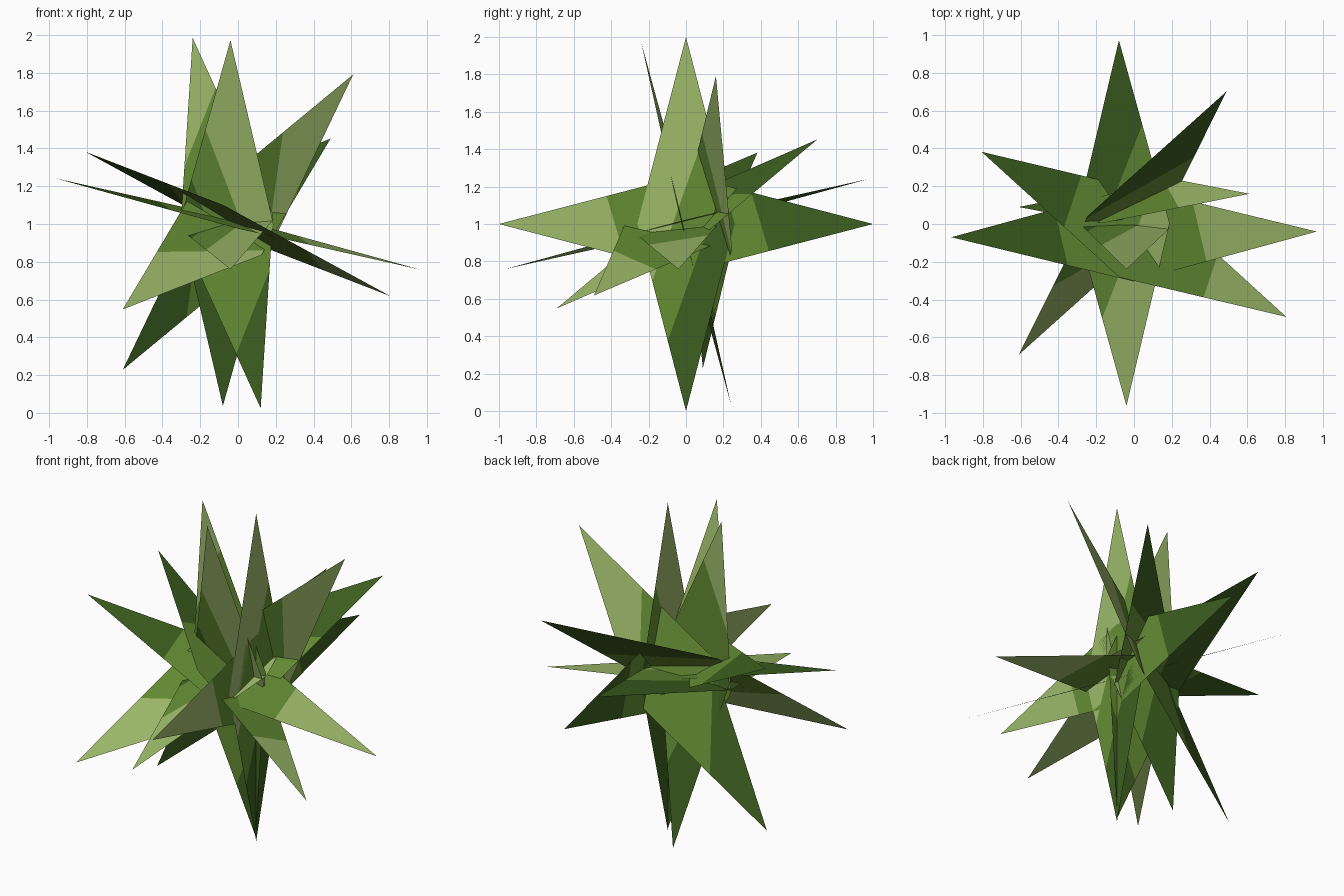
import bpy, bmesh
from mathutils import Vector

if "Cube" in bpy.data.objects:
    bpy.data.objects.remove(bpy.data.objects["Cube"])


def material(name, rgb):
    m = bpy.data.materials.new(name)
    m.diffuse_color = (*rgb, 1)
    m.use_nodes = True
    m.node_tree.nodes["Principled BSDF"].inputs["Base Color"].default_value = m.diffuse_color
    return m


MATS = [material("light leaf green", (0.342, 0.497, 0.146)),
        material("mid leaf green", (0.127, 0.266, 0.034)),
        material("dark leaf green", (0.047, 0.117, 0.014))]


def blade(name, centre, axis, width, slope=0.0, light=0.4, dark=-0.4, half=0.25):
    """Flat diamond leaf: light tip along +axis, dark tip along -axis."""
    c, a = Vector(centre), Vector(axis)
    w = Vector(width)
    w = (w - a * (w.dot(a) / a.dot(a))).normalized()
    bm = bmesh.new()
    bm.faces.new([bm.verts.new(p) for p in (c + a, c + w * half, c - a, c - w * half)])
    # colour bands run along a slanted gradient direction
    grad = a.normalized() + w * slope
    for t in (light, dark):
        bmesh.ops.bisect_plane(bm, geom=bm.verts[:] + bm.edges[:] + bm.faces[:],
                               plane_co=c + a.normalized() * t, plane_no=grad)
    for f in bm.faces:
        s = (f.calc_center_median() - c).dot(grad)
        f.material_index = 0 if s > light else 2 if s < dark else 1
    me = bpy.data.meshes.new(name)
    bm.to_mesh(me)
    bm.free()
    for m in MATS:
        me.materials.append(m)
    bpy.context.collection.objects.link(bpy.data.objects.new(name, me))


# Crossed pair facing the sides
blade("side_upright_leaf", (0.123, 0, 1), (0, 0, 1), (0, 1, 0), -2.8, 0.2, -0.35, 0.26)
blade("side_level_leaf", (0.123, 0, 1), (0, -1, 0), (0, 0, 1), -0.3, 0.38, -0.4, 0.26)
# Upright leaves facing the front
blade("front_upright_leaf", (-0.06, 0, 1.005), (-0.18, 0, 0.98), (1, 0, 0), -1.6, 0.6, -0.57)
blade("front_leaning_leaf", (-0.06, 0, 1.005), (0.02, -0.24, 0.968), (1, -0.1, 0), 2.5, 0.2, -0.25)
# Nearly level leaves
blade("level_long_leaf", (-0.06, 0.005, 1), (0.02, -0.968, -0.24), (1, 0, 0.1), 2.5, 0.22, -0.25)
blade("level_cross_leaf", (0, -0.055, 1), (0.967, 0.015, -0.242), (0, 1, 0.1), 0.25, 0.36, -0.4)
blade("level_diagonal_leaf", (0, -0.055, 1), (0.807, -0.437, -0.382), (0.29, 0.87, -0.38),
      0, 0.5, -0.4, 0.26)
# Steep diagonal leaves
blade("steep_diagonal_leaf", (0, 0.125, 1.01), (0.61, 0.035, 0.782), (-0.69, -0.49, 0.56),
      -1.5, 0.34, -0.4)
blade("twisted_diagonal_leaf", (-0.06, 0.005, 1), (-0.55, -0.697, -0.452), (-0.73, 0.16, 0.66),
      -1.5, 0.32, -0.35)
